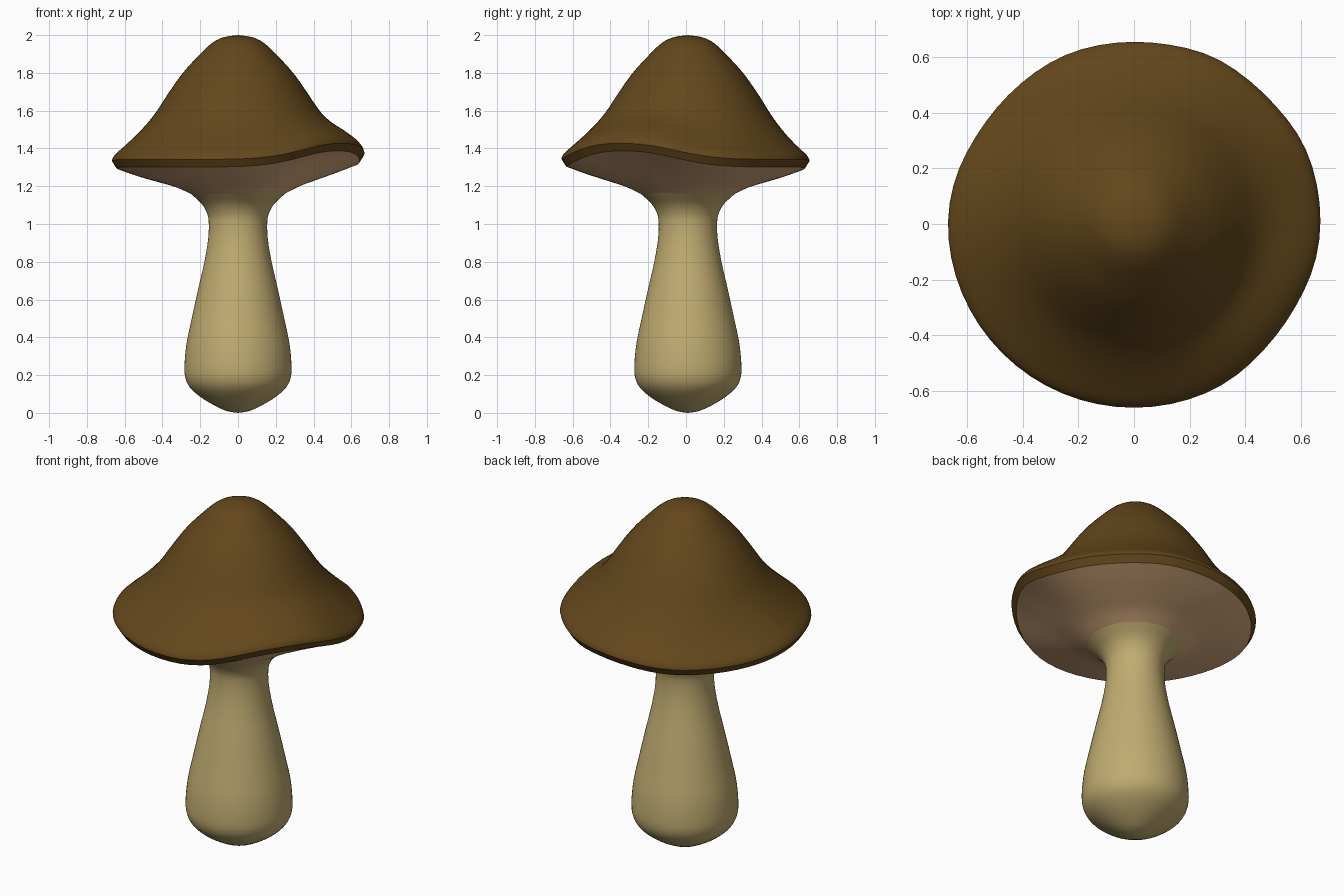
import bpy, math

if "Cube" in bpy.data.objects:
    bpy.data.objects.remove(bpy.data.objects["Cube"])

SIDES = 64
AXIS_Y = 0.01


def material(name, rgb):
    m = bpy.data.materials.new(name)
    m.use_nodes = True
    m.diffuse_color = (*rgb, 1)
    m.node_tree.nodes["Principled BSDF"].inputs["Base Color"].default_value = (*rgb, 1)
    return m


brown = material("cap brown", (0.125, 0.063, 0.011))
tan = material("stem tan", (0.53, 0.41, 0.165))
rose = material("underside rose brown", (0.72, 0.43, 0.22))


def smoothstep(lo, hi, v):
    t = min(1, max(0, (v - lo) / (hi - lo)))
    return t * t * (3 - 2 * t)


def lobe(angle, centre, width):
    """Soft bump around the axis, angles in degrees."""
    d = (angle - centre + 180) % 360 - 180
    return math.exp(-abs(d / width) ** 2.5)


def spline(points, steps=3):
    """Catmull-Rom curve through the profile points."""
    out = []
    for i in range(len(points) - 1):
        p = [points[max(0, min(len(points) - 1, i + k))] for k in (-1, 0, 1, 2)]
        for s in range(steps):
            t = s / steps
            out.append(tuple(0.5 * (2 * b + (c - a) * t + (2 * a - 5 * b + 4 * c - d) * t ** 2
                                    + (3 * b - a - 3 * c + d) * t ** 3)
                             for a, b, c, d in zip(*p)))
    return out + [points[-1]]


def lathe(name, profile, mat, inner, outer):
    """Revolve a profile; the brim waves between radius inner and outer."""
    verts, faces, rings = [], [], []
    for r, z in profile:
        if r < 0.001:
            rings.append([len(verts)] * SIDES)
            verts.append((0, AXIS_Y, z))
            continue
        rings.append([len(verts) + i for i in range(SIDES)])
        for i in range(SIDES):
            deg = 360 * i / SIDES
            a = math.radians(deg)
            w = smoothstep(inner, outer, r) if z > 1 else 0
            lift = 0.085 * lobe(deg, -33, 34) - 0.03 * lobe(deg, 135, 40)
            pinch = (0.03 * lobe(deg, 138, 28) + 0.025 * lobe(deg, 88, 26)
                     + 0.015 * (lobe(deg, 46, 16) + lobe(deg, -36, 20)))
            rad = r - pinch * w
            verts.append((rad * math.cos(a), AXIS_Y + rad * math.sin(a), z + lift * w))
    for low, high in zip(rings, rings[1:]):
        for i in range(SIDES):
            j = (i + 1) % SIDES
            quad = [low[i], low[j], high[j], high[i]]
            faces.append(list(dict.fromkeys(quad)))
    mesh = bpy.data.meshes.new(name)
    mesh.from_pydata(verts, [], faces)
    mesh.materials.append(mat)
    obj = bpy.data.objects.new(name, mesh)
    bpy.context.collection.objects.link(obj)
    bpy.ops.object.select_all(action="DESELECT")
    obj.select_set(True)
    bpy.context.view_layer.objects.active = obj
    bpy.ops.object.shade_smooth_by_angle(angle=math.radians(35))


# Stem: bulbous foot, narrow neck, flared top
stem = [(0, 0), (0.06, 0.01), (0.13, 0.042), (0.2, 0.085), (0.255, 0.135), (0.28, 0.19),
        (0.283, 0.26), (0.272, 0.37), (0.245, 0.5), (0.21, 0.66), (0.178, 0.8),
        (0.158, 0.92), (0.155, 1.01), (0.165, 1.06), (0.195, 1.11), (0.25, 1.16)]
lathe("stem", spline(stem), tan, 0.2, 0.64)

# Underside of the cap, continuing the flare out to the lip
under = [(0.25, 1.16), (0.33, 1.197), (0.43, 1.229), (0.54, 1.264), (0.645, 1.302)]
lathe("cap_underside", spline(under), rose, 0.2, 0.64)

# Cap: bevelled lip, then a bell up to the rounded tip
bell = [(0.67, 1.342), (0.655, 1.372), (0.59, 1.43), (0.51, 1.505), (0.44, 1.585), (0.37, 1.69),
        (0.3, 1.79), (0.22, 1.88), (0.14, 1.957), (0.075, 1.989), (0, 2.0)]
lathe("cap", [(0.645, 1.302)] + spline(bell), brown, 0.38, 0.64)
